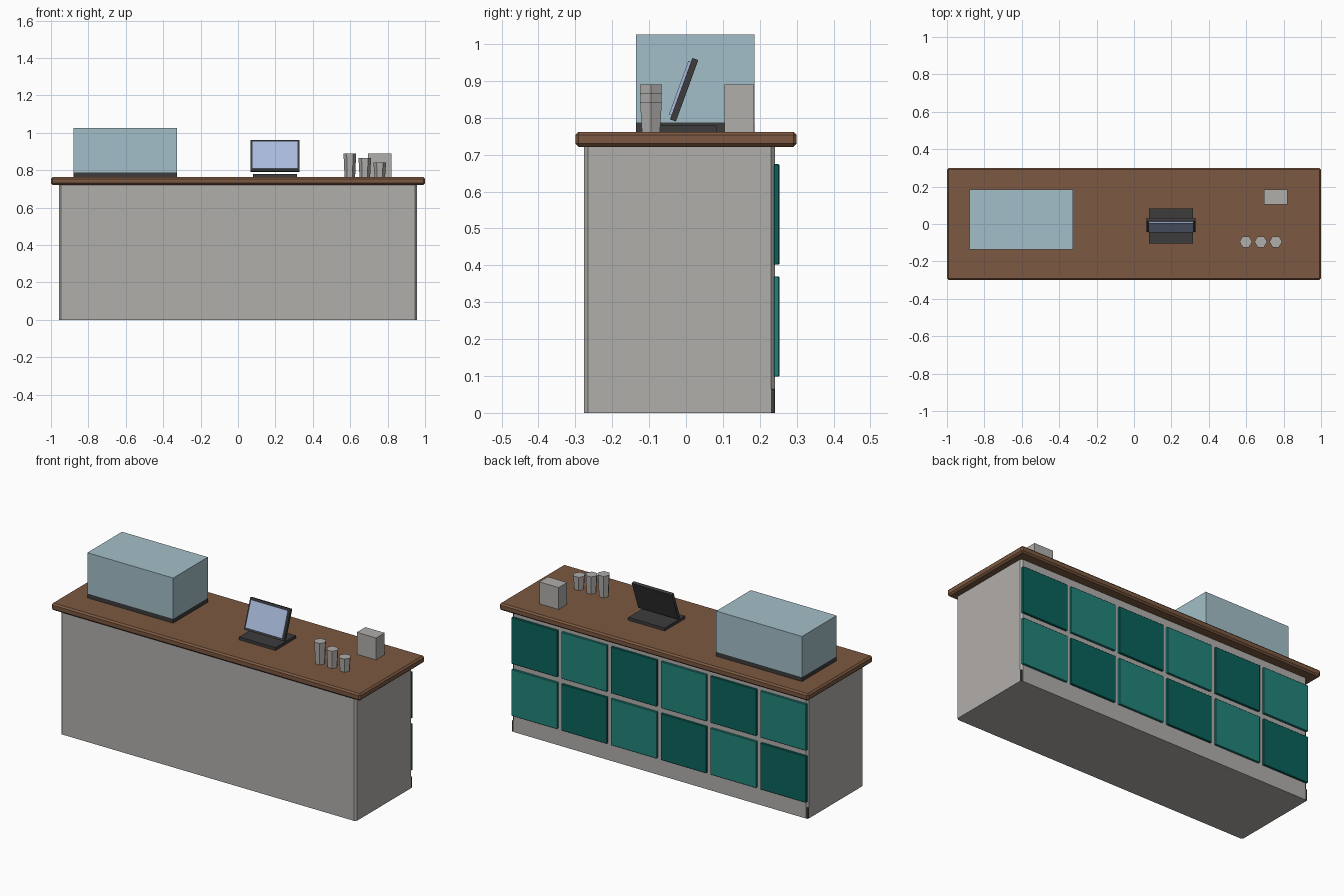
import bpy, math
from mathutils import Matrix, Vector

if "Cube" in bpy.data.objects:
    bpy.data.objects.remove(bpy.data.objects["Cube"])


def material(name, rgb):
    m = bpy.data.materials.new(name)
    m.diffuse_color = (*rgb, 1.0)
    m.use_nodes = True
    m.node_tree.nodes["Principled BSDF"].inputs["Base Color"].default_value = m.diffuse_color
    return m


GREY = material("warm_grey", (0.44, 0.425, 0.41))
WOOD = material("brown_wood", (0.2, 0.098, 0.052))
DARK = material("charcoal", (0.045, 0.045, 0.045))
GLASS = material("pale_glass", (0.37, 0.52, 0.58))
SCREEN = material("screen_blue", (0.4, 0.5, 0.72))
TEAL = material("teal", (0.016, 0.23, 0.195))
DEEP = material("deep_teal", (0.003, 0.125, 0.104))


def box(name, x, y, z, mat, bevel=0.0, vertical_only=False):
    """Box from (min, max) ranges, optionally chamfered."""
    bpy.ops.mesh.primitive_cube_add(size=1)
    ob = bpy.context.object
    ob.name = name
    size = Vector([r[1] - r[0] for r in (x, y, z)])
    ob.data.transform(Matrix.Diagonal((*size, 1)))
    ob.location = [(r[0] + r[1]) / 2 for r in (x, y, z)]
    ob.data.materials.append(mat)
    if bevel:
        mod = ob.modifiers.new("chamfer", 'BEVEL')
        mod.width, mod.segments = bevel, 1
        if vertical_only:
            mod.limit_method = 'WEIGHT'
            weight = ob.data.attributes.new("bevel_weight_edge", 'FLOAT', 'EDGE')
            for e in ob.data.edges:
                a, b = (ob.data.vertices[i].co for i in e.vertices)
                weight.data[e.index].value = float(abs(a.z - b.z) > 0.1)
    return ob


# Counter body, kick board showing at the rear corners, wooden top
box("counter_body", (-0.957, 0.957), (-0.277, 0.241), (0, 0.725), GREY, 0.011, True)
box("kick_board", (-0.9565, 0.9565), (-0.26, 0.2405), (0.001, 0.065), DARK)
box("counter_top", (-1, 1), (-0.3, 0.3), (0.721, 0.762), WOOD, 0.009)

# Checkered tiles on the rear side
for row, z in enumerate(((0.098, 0.37), (0.402, 0.674))):
    for col in range(6):
        cx = (col - 2.5) * 0.322
        box(f"rear_tile_{row}_{col}", (cx - 0.148, cx + 0.148), (0.238, 0.253), z,
            TEAL if (row + col) % 2 else DEEP, 0.002)

# Display case
box("case_base", (-0.88, -0.325), (-0.135, 0.185), (0.76, 0.787), DARK)
box("case_glass", (-0.88, -0.325), (-0.135, 0.185), (0.787, 1.026), GLASS)

# Till: base with a tilted screen
box("till_base", (0.08, 0.316), (-0.105, 0.083), (0.76, 0.779), DARK)
tilt = (Matrix.Translation((0.198, -0.005, 0.876))
        @ Matrix.Rotation(math.radians(-20), 4, 'X'))
for name, w, y, h, mat in (("till_frame", 0.13, (-0.0085, 0.0085), 0.0885, DARK),
                           ("till_screen", 0.12, (-0.016, -0.0085), 0.077, SCREEN)):
    part = box(name, (-w, w), y, (-h, h), mat)
    part.matrix_world = tilt @ Matrix.Translation(part.location)

# Three six-sided cups, stepping down in height
for i, top in enumerate((0.89, 0.866, 0.842)):
    bpy.ops.mesh.primitive_cone_add(vertices=6, radius1=0.028, radius2=0.034,
                                    depth=top - 0.76,
                                    location=(0.598 + 0.08 * i, -0.095, (top + 0.76) / 2),
                                    rotation=(0, 0, math.radians(30)))
    cup = bpy.context.object
    cup.name = f"cup_{i}"
    cup.data.materials.append(GREY)

# Small box on the counter
box("napkin_box", (0.695, 0.82), (0.105, 0.184), (0.76, 0.89), GREY)
